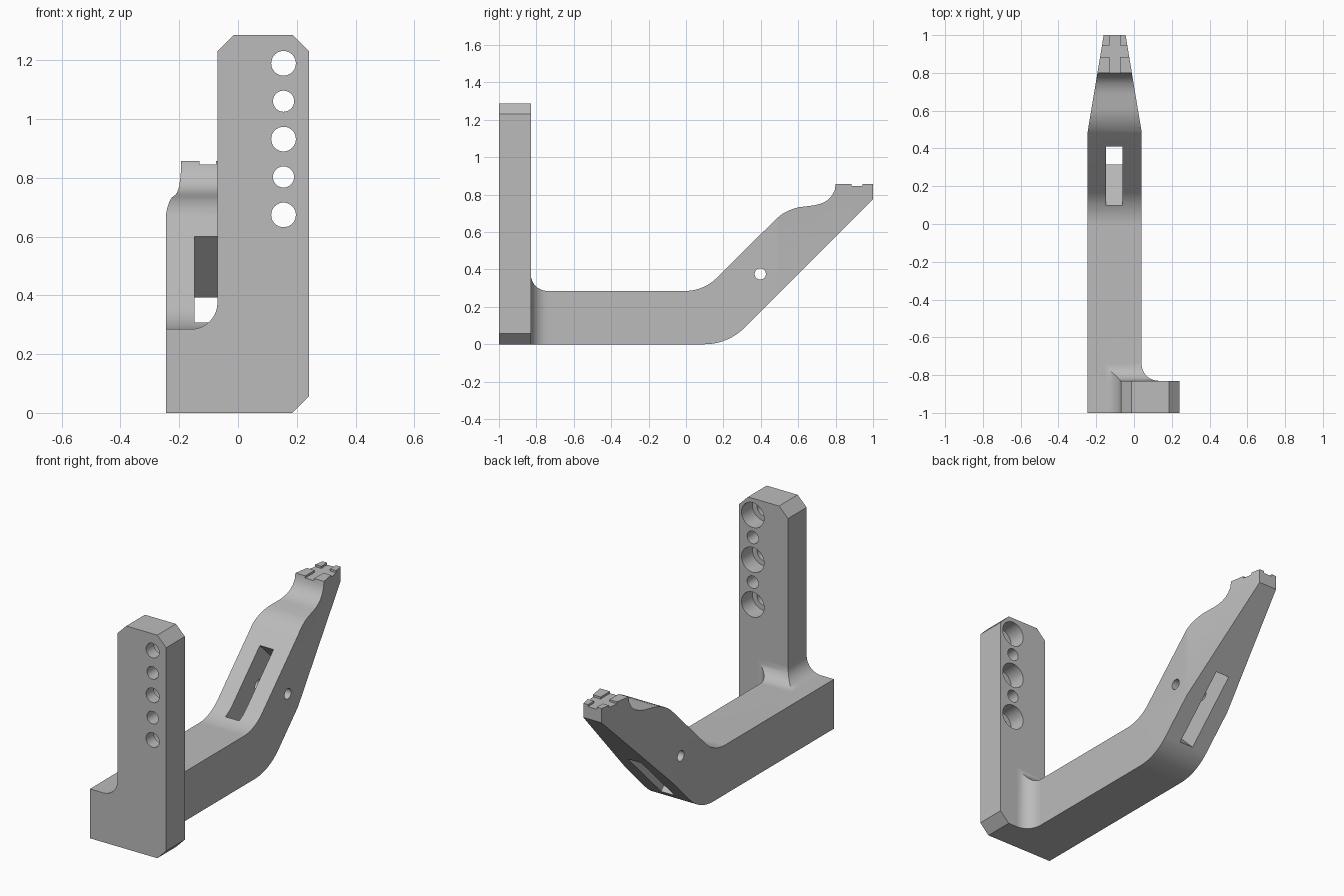
import bpy, bmesh
from math import radians, cos, sin, pi
from mathutils import Matrix, Vector

if "Cube" in bpy.data.objects:
    bpy.data.objects.remove(bpy.data.objects["Cube"], do_unlink=True)

grey = bpy.data.materials.new("plain grey")
grey.use_nodes = True
colour = (0.5, 0.5, 0.5, 1)
grey.diffuse_color = colour
grey.node_tree.nodes["Principled BSDF"].inputs["Base Color"].default_value = colour


def add_object(name, bm):
    bmesh.ops.recalc_face_normals(bm, faces=bm.faces)
    mesh = bpy.data.meshes.new(name)
    bm.to_mesh(mesh)
    bm.free()
    mesh.materials.append(grey)
    obj = bpy.data.objects.new(name, mesh)
    bpy.context.scene.collection.objects.link(obj)
    return obj


def prism(name, outline, axis, low, high):
    """Extrude a 2D outline along the x, y or z axis."""
    place = {"x": lambda a, b, t: (t, a, b),
             "y": lambda a, b, t: (a, t, b),
             "z": lambda a, b, t: (a, b, t)}[axis]
    bm = bmesh.new()
    face = bm.faces.new([bm.verts.new(place(a, b, low)) for a, b in outline])
    extruded = bmesh.ops.extrude_face_region(bm, geom=[face])["geom"]
    shift = Vector(place(0, 0, high - low))
    bmesh.ops.translate(bm, vec=shift,
                        verts=[v for v in extruded if isinstance(v, bmesh.types.BMVert)])
    return add_object(name, bm)


def box(name, centre, size, tilt=0):
    bm = bmesh.new()
    matrix = (Matrix.Translation(centre) @ Matrix.Rotation(radians(tilt), 4, "X")
              @ Matrix.Diagonal((*size, 1)))
    bmesh.ops.create_cube(bm, size=1, matrix=matrix)
    return add_object(name, bm)


def arc(centre, radius, start, end, steps=10):
    angles = [radians(start + (end - start) * i / steps) for i in range(steps + 1)]
    return [(centre[0] + radius * cos(a), centre[1] + radius * sin(a)) for a in angles]


def disc(centre, radius):
    return arc(centre, radius, 0, 360, 32)[:-1]


def combine(target, other, operation):
    """Apply a boolean and discard the second object."""
    other.hide_render = True
    mod = target.modifiers.new(operation, "BOOLEAN")
    mod.operation, mod.solver, mod.object = operation, "EXACT", other
    bpy.context.view_layer.objects.active = target
    bpy.ops.object.modifier_apply(modifier=mod.name)
    bpy.data.objects.remove(other, do_unlink=True)


LEFT, ARM, PLATE, RIGHT = -0.245, 0.04, -0.07, 0.242
MID = (LEFT + ARM) / 2
BACK, DECK, TOP, CUT, FILLET = -0.83, 0.285, 1.287, 0.057, 0.09

# Upright plate with its foot, cut corners and curved inner corner
plate_outline = [(LEFT, 0), (RIGHT - CUT, 0), (RIGHT, CUT), (RIGHT, TOP - CUT),
                 (RIGHT - CUT, TOP), (PLATE + CUT, TOP), (PLATE, TOP - CUT)]
plate_outline += arc((PLATE - FILLET, DECK + FILLET), FILLET, 0, -90) + [(LEFT, DECK)]
bracket = prism("mounting_bracket", plate_outline, "y", -1, BACK)

# Arm: side profile with bends and a curved shoulder below the tip
bend_top, bend_bottom = 0.24, 0.3
side = [(BACK, 0)] + arc((0.1, bend_bottom), bend_bottom, -90, -45)
side += [(1, 0.775), (1, 0.857), (0.8, 0.857), (0.795, 0.822), (0.78, 0.795),
         (0.762, 0.774), (0.74, 0.76), (0.715, 0.75), (0.687, 0.743), (0.607, 0.733),
         (0.575, 0.725), (0.545, 0.713), (0.515, 0.697), (0.485, 0.673)]
side += arc((-0.005, DECK + bend_top), bend_top, -45, -90) + [(BACK, DECK)]
arm = prism("arm", side, "x", LEFT, ARM)
taper = [(LEFT, -0.95), (ARM, -0.95), (ARM, 0.49), (MID + 0.058, 1),
         (MID - 0.058, 1), (LEFT, 0.49)]
combine(arm, prism("taper_cutter", taper, "z", -0.2, 1.5), "INTERSECT")

# Curved fillets where the arm meets the plate
cove = [(BACK, 0)] + arc((BACK + FILLET, DECK + FILLET), FILLET, 180, 270) + [(BACK + FILLET, 0)]
corner = prism("corner_fillet", cove, "x", LEFT, 0.2)
plan = [(LEFT, -0.95), (ARM + FILLET, -0.95)]
plan += arc((ARM + FILLET, BACK + FILLET), FILLET, 270, 180) + [(ARM, -0.6), (LEFT, -0.6)]
combine(corner, prism("plan_cutter", plan, "z", -0.2, 1), "INTERSECT")
combine(corner, prism("front_cutter", plate_outline, "y", -1.2, -0.5), "INTERSECT")

# Slot square to the sloping arm, and a pin hole across it
combine(arm, box("slot_cutter", (MID - 0.002, 0.364, 0.344), (0.087, 0.428, 0.8), 45), "DIFFERENCE")
combine(arm, prism("pin_cutter", disc((0.397, 0.376), 0.03), "x", -0.5, 0.5), "DIFFERENCE")

# Crossed shallow grooves on the tip
combine(arm, box("groove_across", (MID, 0.915, 0.895), (0.5, 0.06, 0.1)), "DIFFERENCE")
combine(arm, box("groove_along", (MID, 0.9, 0.895), (0.056, 0.4, 0.1)), "DIFFERENCE")

combine(bracket, arm, "UNION")
combine(bracket, corner, "UNION")

# Column of five holes, every other one counterbored from behind
for i in range(5):
    spot = (0.155, 1.19 - 0.129 * i)
    large = i % 2 == 0
    combine(bracket, prism("hole_cutter", disc(spot, 0.042 if large else 0.036),
                           "y", -1.2, -0.6), "DIFFERENCE")
    if large:
        combine(bracket, prism("counterbore_cutter", disc(spot, 0.072),
                               "y", BACK - 0.1, -0.6), "DIFFERENCE")

# Smooth curved faces while keeping the edges sharp
bpy.ops.object.select_all(action="DESELECT")
bracket.select_set(True)
bpy.context.view_layer.objects.active = bracket
bpy.ops.object.shade_smooth_by_angle(angle=radians(25))
weighted = bracket.modifiers.new("weighted_normals", "WEIGHTED_NORMAL")
weighted.keep_sharp = True
